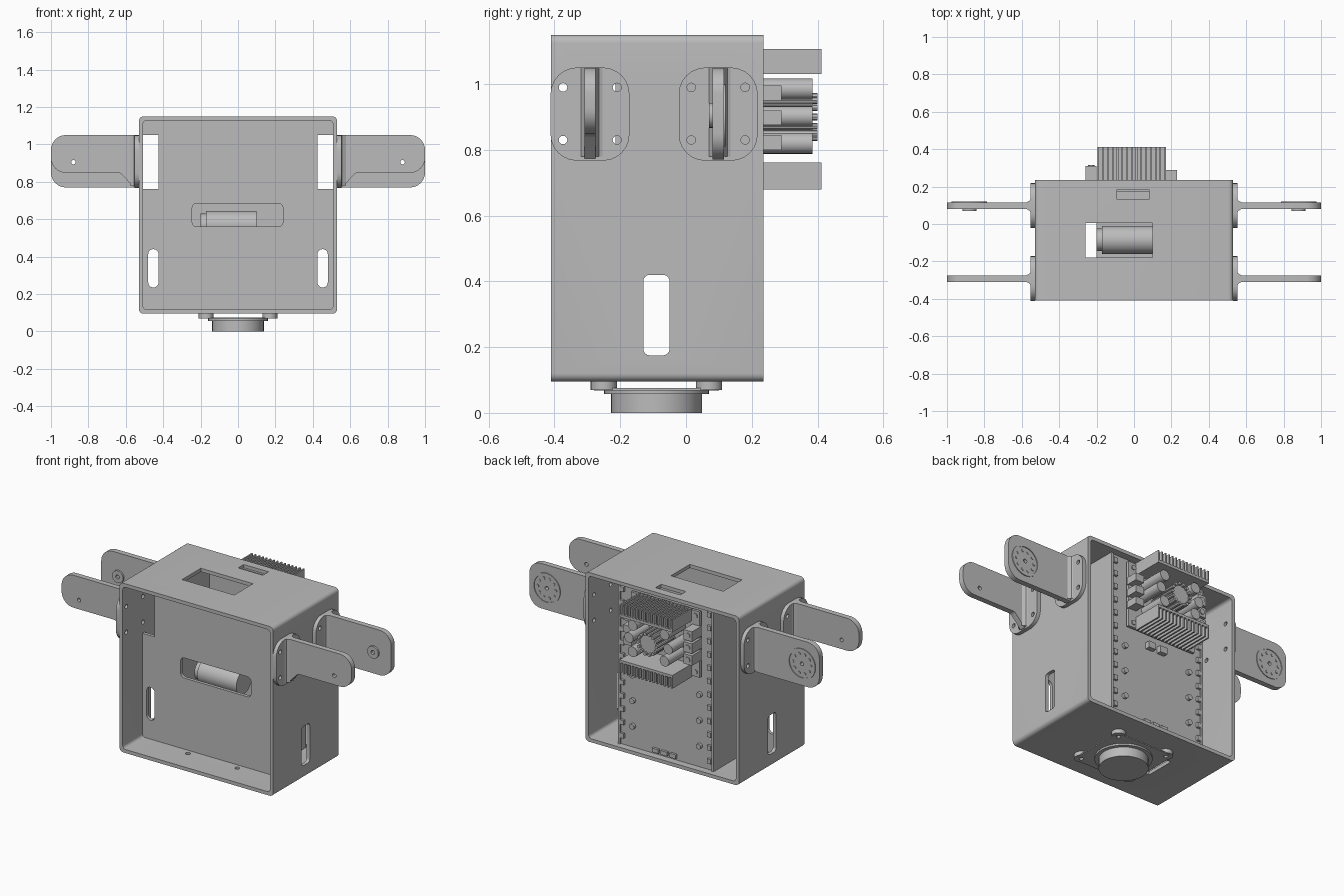
import bpy, bmesh, math
from mathutils import Vector

old = bpy.data.objects.get("Cube")
if old:
    bpy.data.objects.remove(old, do_unlink=True)

grey = bpy.data.materials.new("plain grey")
grey.use_nodes = True
grey.diffuse_color = (0.5, 0.5, 0.5, 1)
grey.node_tree.nodes["Principled BSDF"].inputs["Base Color"].default_value = (0.5, 0.5, 0.5, 1)
parts = []


def fillet(corners, steps=6):
    """Outline from (u, v, radius) corners."""
    out = []
    n = len(corners)
    for i, (u, v, r) in enumerate(corners):
        p = Vector((u, v))
        if r <= 0:
            out.append(p)
            continue
        d1 = (Vector(corners[i - 1][:2]) - p).normalized()
        d2 = (Vector(corners[(i + 1) % n][:2]) - p).normalized()
        half = d1.angle(d2) / 2
        c = p + (d1 + d2).normalized() * r / math.sin(half)
        a, b = (p + d * r / math.tan(half) - c for d in (d1, d2))
        start = math.atan2(a.y, a.x)
        turn = (math.atan2(b.y, b.x) - start + math.pi) % math.tau - math.pi
        for k in range(steps + 1):
            t = start + turn * k / steps
            out.append(c + Vector((math.cos(t), math.sin(t))) * r)
    return out


def rect(u0, u1, v0, v1, r=0):
    return fillet([(u0, v0, r), (u1, v0, r), (u1, v1, r), (u0, v1, r)])


def circle(u, v, r, n=24):
    return [Vector((u + r * math.cos(math.tau * k / n), v + r * math.sin(math.tau * k / n)))
            for k in range(n)]


def prism(name, outline, axis, a0, a1):
    """Extrude an outline along an axis; (u, v) are the other two axes in order."""
    def place(p, a):
        return {"x": (a, p[0], p[1]), "y": (p[0], a, p[1]), "z": (p[0], p[1], a)}[axis]
    bm = bmesh.new()
    lo = [bm.verts.new(place(p, a0)) for p in outline]
    hi = [bm.verts.new(place(p, a1)) for p in outline]
    bm.faces.new(lo)
    bm.faces.new(hi)
    n = len(outline)
    for i in range(n):
        j = (i + 1) % n
        bm.faces.new((lo[i], lo[j], hi[j], hi[i]))
    bmesh.ops.recalc_face_normals(bm, faces=bm.faces)
    me = bpy.data.meshes.new(name)
    bm.to_mesh(me)
    bm.free()
    me.materials.append(grey)
    ob = bpy.data.objects.new(name, me)
    bpy.context.collection.objects.link(ob)
    parts.append(ob)
    return ob


def box(name, x0, x1, y0, y1, z0, z1):
    return prism(name, rect(x0, x1, y0, y1), "z", z0, z1)


def cut(ob, *cutters):
    """Subtract cutters from a part and discard them."""
    for c in cutters:
        m = ob.modifiers.new("cut", "BOOLEAN")
        m.operation, m.object, m.solver = "DIFFERENCE", c, "EXACT"
    bpy.context.view_layer.update()
    dg = bpy.context.evaluated_depsgraph_get()
    me = bpy.data.meshes.new_from_object(ob.evaluated_get(dg))
    ob.modifiers.clear()
    ob.data = me
    for c in cutters:
        parts.remove(c)
        bpy.data.objects.remove(c, do_unlink=True)


def hole(outline, axis, a0, a1):
    return prism("cutter", outline, axis, a0, a1)


# Housing: open front and back, slots in sides, top and floor
HOLE_Z = (0.83, 0.99)
FLANGES = (-0.292, 0.098)
MOUNTS = [(x, y) for x in (-0.17, 0.17) for y in (-0.25, 0.07)]
SIDE_SLOT = rect(-0.13, -0.05, 0.175, 0.42, 0.02)
housing = prism("housing", rect(-0.53, 0.53, 0.095, 1.15, 0.025), "y", -0.41, 0.235)
cutters = [hole(rect(-0.508, 0.508, 0.117, 1.128, 0.02), "y", -1, 1),
           hole(SIDE_SLOT, "x", -1, 1),
           hole(rect(-0.26, 0.1, -0.18, 0.005), "z", 0, 1.3),
           hole(rect(-0.09, 0.08, 0.13, 0.185), "z", 1, 1.3)]
cutters += [hole(circle(y + d, z, 0.013, 16), "x", -1, 1)
            for y in FLANGES for d in (-0.082, 0.082) for z in HOLE_Z]
cutters += [hole(circle(x, y, 0.014, 16), "z", 0, 0.3) for x, y in MOUNTS]
cut(housing, *cutters)

# Inner panel with side windows and a centre slot
panel = prism("inner_panel", rect(-0.51, 0.51, 0.115, 1.13), "y", -0.215, -0.195)
cutters = [hole(rect(-0.245, 0.24, 0.56, 0.685, 0.025), "y", -1, 1)]
for s in (-1, 1):
    a, b, c = 0.425 * s, 0.52 * s, 0.48 * s
    cutters.append(hole(rect(min(a, b), max(a, b), 0.762, 1.05), "y", -1, 1))
    cutters.append(hole(rect(min(a, c), max(a, c), 0.235, 0.44, 0.027), "y", -1, 1))
cut(panel, *cutters)

# Rear electronics channel with notched edge rails
box("mounting_board", -0.33, 0.33, 0.17, 0.19, 0.115, 1.13)
for s in (-1, 1):
    side = box("channel_side", min(0.33 * s, 0.315 * s), max(0.33 * s, 0.315 * s),
               -0.2, 0.2, 0.115, 1.13)
    cut(side, hole(SIDE_SLOT, "x", -1, 1))
    for k in range(12):
        z = 0.16 + k * 0.083
        box("rail_clip", 0.3 * s - 0.012, 0.3 * s + 0.012, 0.188, 0.205, z, z + 0.03)
    for z in (0.25, 0.41, 0.57):
        prism("board_screw", circle(0.23 * s, z, 0.017, 12), "y", 0.188, 0.208)
for x in (-0.05, 0.01, 0.07):
    box("lower_connector", x - 0.022, x + 0.022, 0.188, 0.205, 0.13, 0.155)
for x in (-0.03, 0.05):
    box("upper_connector", x - 0.025, x + 0.025, 0.188, 0.22, 0.61, 0.65)

# Horizontal cylinder behind the panel slot
prism("inner_cylinder", circle(-0.085, 0.57, 0.075, 32), "x", -0.17, 0.1)
prism("inner_cylinder_cap", circle(-0.085, 0.57, 0.06, 32), "x", -0.2, -0.17)

# Power module board
box("module_board", -0.25, 0.225, 0.205, 0.222, 0.69, 1.1)
for x in (-0.22, 0.19):
    for z in (0.72, 1.07):
        prism("module_standoff", circle(x, z, 0.015, 12), "y", 0.19, 0.228)

# Finned heat sinks, fins pointing up and down
for base, tip in ((1.03, 1.107), (0.762, 0.68)):
    d = math.copysign(0.016, tip - base)
    box("heat_sink_base", -0.195, 0.17, 0.215, 0.412, min(base, base + d), max(base, base + d))
    for k in range(15):
        x = -0.195 + k * 0.0255
        box("heat_sink_fin", x, x + 0.009, 0.215, 0.412, min(base, tip), max(base, tip))

# Capacitors, wound coil and terminals
for x in (-0.12, 0.1):
    for z in (0.82, 0.985):
        prism("capacitor", circle(x, z, 0.032, 20), "y", 0.22, 0.385)
for x in (-0.145, 0.125):
    prism("capacitor", circle(x, 0.902, 0.031, 20), "y", 0.22, 0.385)
prism("coil_core", circle(-0.01, 0.9, 0.06), "y", 0.235, 0.385)
for k in range(14):
    t = math.tau * k / 14
    prism("coil_winding", circle(-0.01 + 0.064 * math.cos(t), 0.9 + 0.064 * math.sin(t), 0.01, 8),
          "y", 0.225, 0.4)
for k in range(3):
    z = 0.8 + 0.075 * k
    box("input_terminal", -0.258, -0.2, 0.215, 0.31, z, z + 0.062)
    prism("terminal_screw", circle(-0.229, z + 0.031, 0.017, 12), "y", 0.31, 0.316)
    box("output_terminal", 0.172, 0.23, 0.215, 0.29, z, z + 0.045)

# Side brackets: front arms are slim, rear arms are tall and carry a round horn
SLIM = [(0.535, 0.768, 0), (0.56, 0.775, 0), (0.63, 0.848, 0.03),
        (1, 0.848, 0.08), (1, 1.05, 0.08), (0.535, 1.05, 0)]
TALL = [(0.535, 0.77, 0), (1, 0.77, 0.08), (1, 1.05, 0.08), (0.535, 1.05, 0)]
for s in (-1, 1):
    for y, shape, label in zip(FLANGES, (SLIM, TALL), ("front", "rear")):
        f = prism(label + "_bracket_flange", rect(y - 0.12, y + 0.12, 0.767, 1.05, 0.08),
                  "x", 0.53 * s, 0.553 * s)
        cut(f, *[hole(circle(y + d, z, 0.013, 16), "x", -1, 1)
                 for d in (-0.082, 0.082) for z in HOLE_Z])
        outline = [(u * s, v) for u, v in fillet(shape, 8)]
        arm = prism(label + "_arm", outline, "y", y - 0.017, y + 0.017)
        cut(arm, hole(circle(0.88 * s, 0.905, 0.012, 12), "y", -1, 1))
        for e in (-1, 1):
            root = [(0.55 * s, y + e * 0.045), (0.557 * s, y + e * 0.028),
                    (0.578 * s, y + e * 0.016), (0.55 * s, y + e * 0.016)]
            prism(label + "_arm_root", root, "z", 0.78, 1.05)
    # Horn ring with its bolt circle, and a boss on the opposite face
    back = FLANGES[1] + 0.016
    ring = prism("horn_ring", circle(0.88 * s, 0.905, 0.095, 40), "y", back, back + 0.006)
    cut(ring, hole(circle(0.88 * s, 0.905, 0.085, 40), "y", -1, 1))
    for k in range(10):
        t = math.tau * k / 10
        prism("horn_bolt", circle(0.88 * s + 0.062 * math.cos(t), 0.905 + 0.062 * math.sin(t),
                                  0.009, 10), "y", back, back + 0.005)
    boss = prism("arm_boss", circle(0.88 * s, 0.905, 0.038), "y", 0.07, 0.083)
    cut(boss, hole(circle(0.88 * s, 0.905, 0.013, 12), "y", -1, 1))

# Puck under the floor, on a plate held by four standoffs
CENTRE = -0.09
plate = prism("puck_plate", rect(-0.2, 0.2, CENTRE - 0.19, CENTRE + 0.19, 0.05), "z", 0.068, 0.075)
cut(plate, *[hole(circle(x, y, 0.012, 12), "z", -1, 1) for x, y in MOUNTS])
for x, y in MOUNTS:
    post = prism("standoff", circle(x, y, 0.04), "z", 0.07, 0.097)
    cut(post, hole(circle(x, y, 0.013, 12), "z", -1, 1))
prism("puck_flange", circle(0, CENTRE, 0.16, 40), "z", 0.057, 0.07)
prism("puck", circle(0, CENTRE, 0.138, 40), "z", 0, 0.06)

# Smooth the curved faces and keep the edges sharp
bpy.ops.object.select_all(action="DESELECT")
for ob in parts:
    ob.select_set(True)
bpy.context.view_layer.objects.active = parts[0]
bpy.ops.object.shade_smooth_by_angle(angle=math.radians(30))
